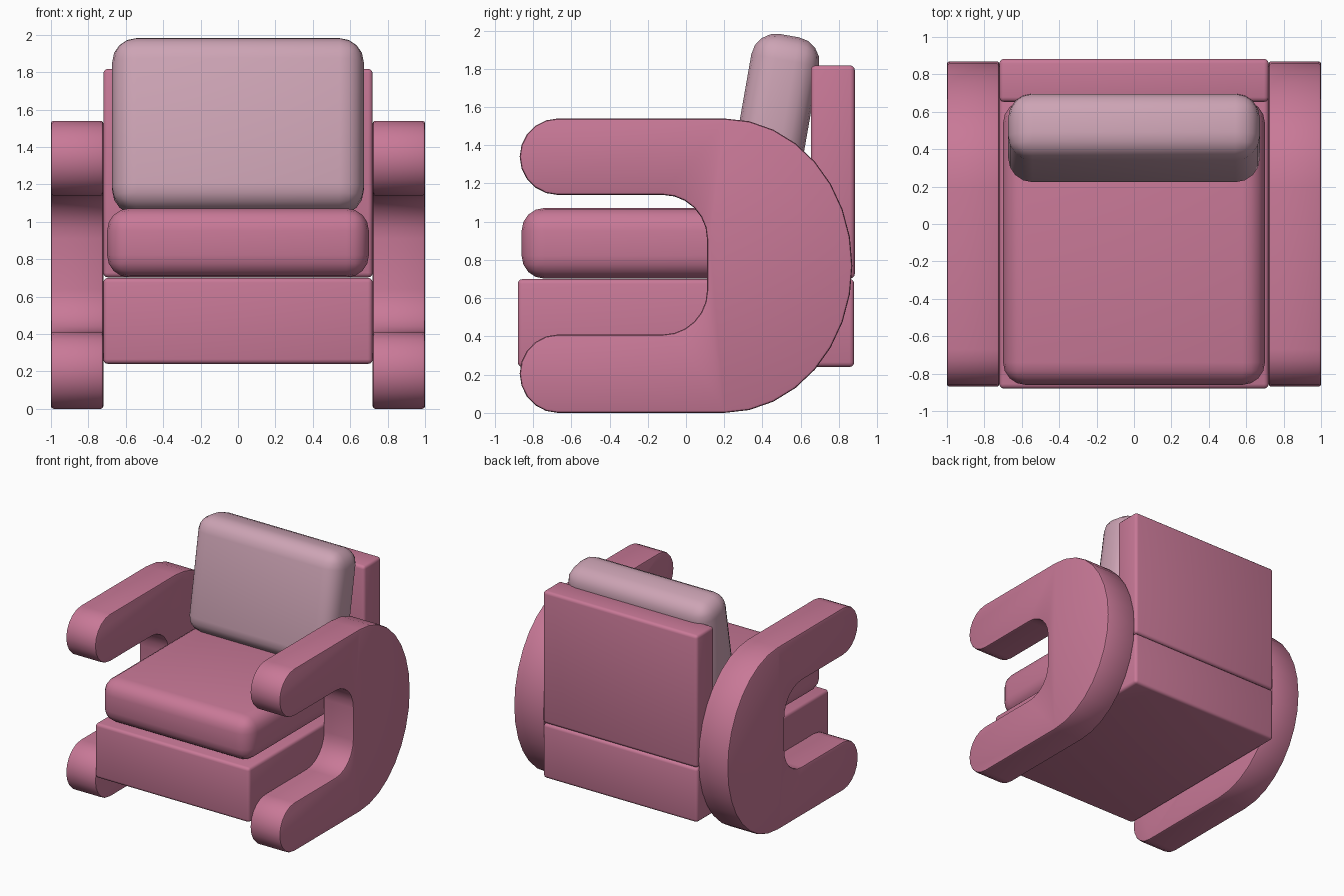
import bpy
import math

cube = bpy.data.objects.get("Cube")
if cube:
    bpy.data.objects.remove(cube, do_unlink=True)


def material(name, rgb):
    mat = bpy.data.materials.new(name)
    mat.use_nodes = True
    color = (*rgb, 1.0)
    mat.diffuse_color = color
    bsdf = next(n for n in mat.node_tree.nodes if n.type == "BSDF_PRINCIPLED")
    bsdf.inputs["Base Color"].default_value = color
    return mat


rose = material("rose fabric", (0.58, 0.19, 0.31))
pale = material("pale pink fabric", (0.61, 0.37, 0.46))


def finish(obj, mat, bevel, segments, smooth_angle=35):
    """Colour the part, round its edges and shade it smooth."""
    obj.data.materials.append(mat)
    mod = obj.modifiers.new("rounded edges", "BEVEL")
    mod.width = bevel
    mod.segments = segments
    mod.limit_method = "ANGLE"
    mod.angle_limit = math.radians(40)
    bpy.ops.object.select_all(action="DESELECT")
    obj.select_set(True)
    bpy.context.view_layer.objects.active = obj
    bpy.ops.object.modifier_apply(modifier=mod.name)
    bpy.ops.object.shade_smooth_by_angle(angle=math.radians(smooth_angle))


def block(name, size, center, mat, bevel, segments, tilt=0):
    bpy.ops.mesh.primitive_cube_add(size=1, location=center)
    obj = bpy.context.object
    obj.name = name
    obj.scale = size
    bpy.ops.object.transform_apply(location=False, rotation=False, scale=True)
    finish(obj, mat, bevel, segments)
    obj.rotation_euler.x = math.radians(tilt)
    return obj


def arc(cy, cz, ry, rz, start, end, steps):
    """Points of an elliptic arc in the side plane, angles in degrees."""
    angles = [math.radians(start + (end - start) * i / steps) for i in range(steps + 1)]
    return [(cy + ry * math.cos(a), cz + rz * math.sin(a)) for a in angles]


# Base, backrest and cushions
block("base", (1.44, 1.76, 0.46), (0, 0, 0.47), rose, 0.025, 3)
block("backrest", (1.44, 0.23, 1.115), (0, 0.768, 1.26), rose, 0.025, 3)
block("seat_cushion", (1.4, 1.52, 0.37), (0, -0.10, 0.887), rose, 0.12, 4, 0)
block("back_cushion", (1.345, 0.36, 0.94), (0, 0.46, 1.51), pale, 0.13, 4, -10)

# C-shaped side frame: outer back curve, lower end, inner curve, upper end
profile = (
    arc(0.20, 0.77, 0.67, 0.77, 90, -90, 16)
    + arc(-0.67, 0.205, 0.20, 0.205, 270, 90, 10)
    + arc(-0.12, 0.64, 0.23, 0.23, -90, 0, 6)
    + arc(-0.12, 0.91, 0.23, 0.23, 0, 90, 6)
    + arc(-0.67, 1.34, 0.20, 0.20, 270, 90, 10)
)


def side_frame(name, inner, outer):
    n = len(profile)
    verts = [(x, y, z) for x in (inner, outer) for y, z in profile]
    faces = [tuple(range(n)), tuple(reversed(range(n, 2 * n)))]
    faces += [(i, i + n, (i + 1) % n + n, (i + 1) % n) for i in range(n)]
    mesh = bpy.data.meshes.new(name)
    mesh.from_pydata(verts, [], faces)
    # Point the faces outward on either side
    if inner < outer:
        mesh.flip_normals()
    obj = bpy.data.objects.new(name, mesh)
    bpy.context.collection.objects.link(obj)
    finish(obj, rose, 0.014, 2)


side_frame("left_side_frame", 0.72, 1.0)
side_frame("right_side_frame", -0.72, -1.0)
